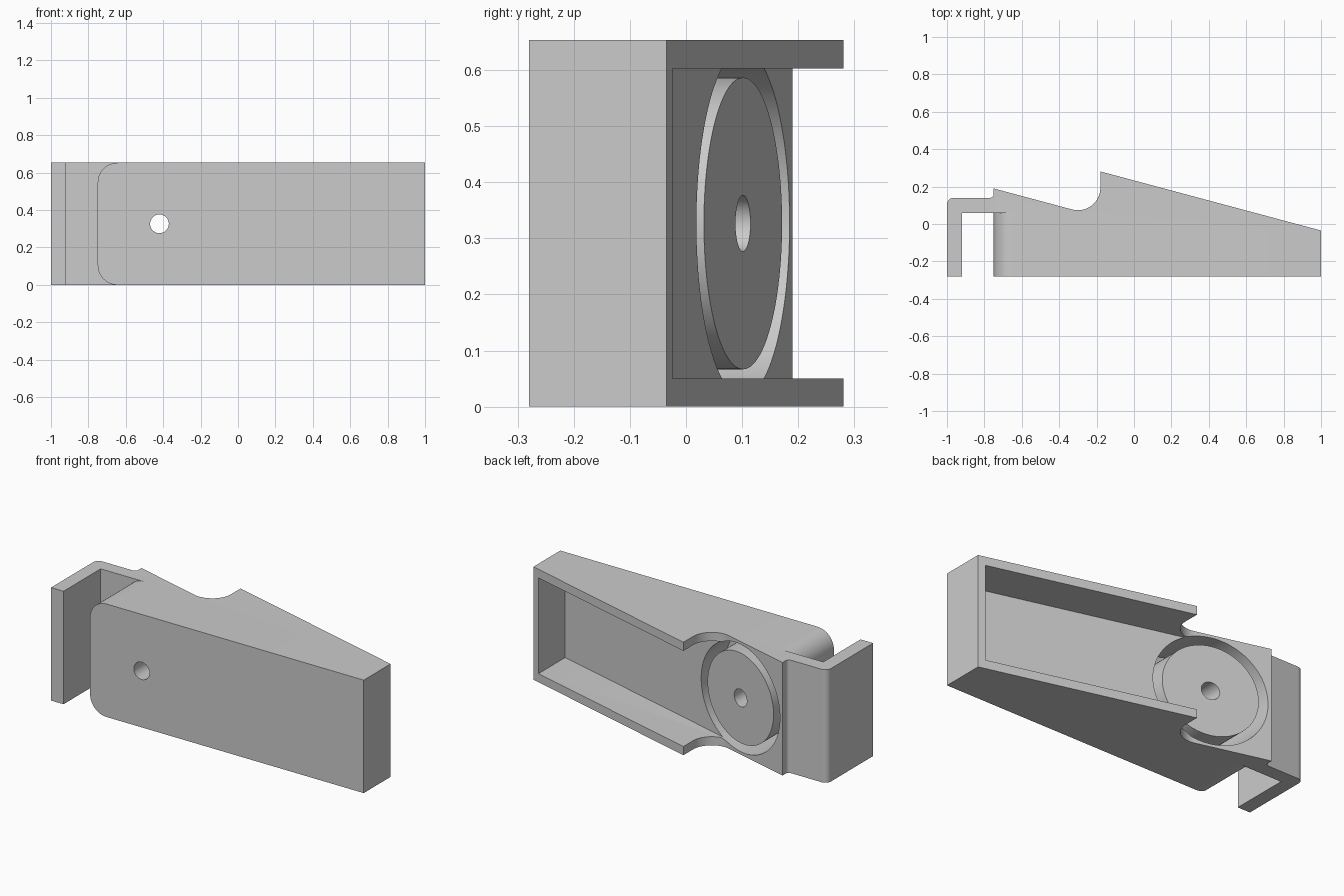
import bpy, bmesh, math
from mathutils import Matrix

cube = bpy.data.objects.get("Cube")
if cube:
    bpy.data.objects.remove(cube, do_unlink=True)

HEIGHT, MID = 0.653, 0.3265
SLOPE = math.tan(math.radians(15))

grey = bpy.data.materials.new("light_grey")
grey.use_nodes = True
grey.diffuse_color = (0.6, 0.6, 0.6, 1)
grey.node_tree.nodes["Principled BSDF"].inputs["Base Color"].default_value = (0.6, 0.6, 0.6, 1)


def ramp(x):
    """Depth of the sloping floor at x."""
    return 0.19 - SLOPE * (x + 0.75)


def arc(cx, cy, r, start, end, n=12):
    angles = [math.radians(start + (end - start) * i / n) for i in range(n + 1)]
    return [(cx + r * math.cos(a), cy + r * math.sin(a)) for a in angles]


def finish(name, bm):
    bmesh.ops.recalc_face_normals(bm, faces=bm.faces)
    mesh = bpy.data.meshes.new(name)
    bm.to_mesh(mesh)
    bm.free()
    obj = bpy.data.objects.new(name, mesh)
    bpy.context.collection.objects.link(obj)
    mesh.materials.append(grey)
    return obj


def prism(name, outline, low, high, along_y=False):
    """Extrude an outline along z, or an x-z outline along y."""
    bm = bmesh.new()
    place = (lambda a, b: (a, low, b)) if along_y else (lambda a, b: (a, b, low))
    face = bm.faces.new([bm.verts.new(place(a, b)) for a, b in outline])
    new = bmesh.ops.extrude_face_region(bm, geom=[face])["geom"]
    step = (0, high - low, 0) if along_y else (0, 0, high - low)
    bmesh.ops.translate(bm, vec=step, verts=[v for v in new if isinstance(v, bmesh.types.BMVert)])
    return finish(name, bm)


def disc(cx, r, n=96):
    return arc(cx, MID, r, 0, 360, n)[:-1]


def cut(target, cutter):
    mod = target.modifiers.new(cutter.name, "BOOLEAN")
    mod.operation, mod.solver, mod.object = "DIFFERENCE", "EXACT", cutter
    bpy.context.view_layer.objects.active = target
    bpy.ops.object.modifier_apply(modifier=mod.name)
    bpy.data.objects.remove(cutter, do_unlink=True)


# Wedge body with the clip hook, drawn from above
r = 0.12
cx = -0.18 - r
cy = ramp(cx) + r / math.cos(math.radians(15))
scoop = arc(cx, cy, r, 0, -105, 24)
outline = [(-1, -0.28), (-0.92, -0.28), (-0.92, 0.06), (-0.75, 0.06), (-0.75, -0.28),
           (1, -0.28), (1, -0.035), (-0.18, 0.281)] + scoop + [(-0.75, 0.19)]
outline += arc(-0.77, 0.16, 0.02, 0, -90, 6) + arc(-0.965, 0.105, 0.035, 90, 180, 6)
body = prism("wedge_body", outline, 0, HEIGHT)

# Open tray with a sloping floor
x0, x1 = scoop[-1][0], 0.96
cut(body, prism("tray_cutter", [(x0, ramp(x0)), (x1, ramp(x1)), (x1, 0.5), (x0, 0.5)], 0.05, 0.603))

# Rounded corners of the body behind the hook
R = 0.105
corner = arc(-0.75 + R, R, R, 180, 270) + [(-0.75 + R, -0.02), (-0.77, -0.02), (-0.77, R)]
for side in (0, 1):
    pts = [(x, HEIGHT - z if side else z) for x, z in corner]
    cut(body, prism("corner_cutter", pts, -0.4, 0.06, True))

# Ring groove around the round seat
groove = prism("groove_cutter", disc(-0.42, 0.31), -0.2, 0.5, True)
cut(groove, prism("seat_core", disc(-0.42, 0.26), -0.3, 0.6, True))
cut(body, groove)

# Through hole
cut(body, prism("hole_cutter", disc(-0.42, 0.05, 48), -0.5, 0.5, True))

bpy.ops.object.select_all(action="DESELECT")
body.select_set(True)
bpy.context.view_layer.objects.active = body
bpy.ops.object.shade_smooth_by_angle(angle=math.radians(30))
